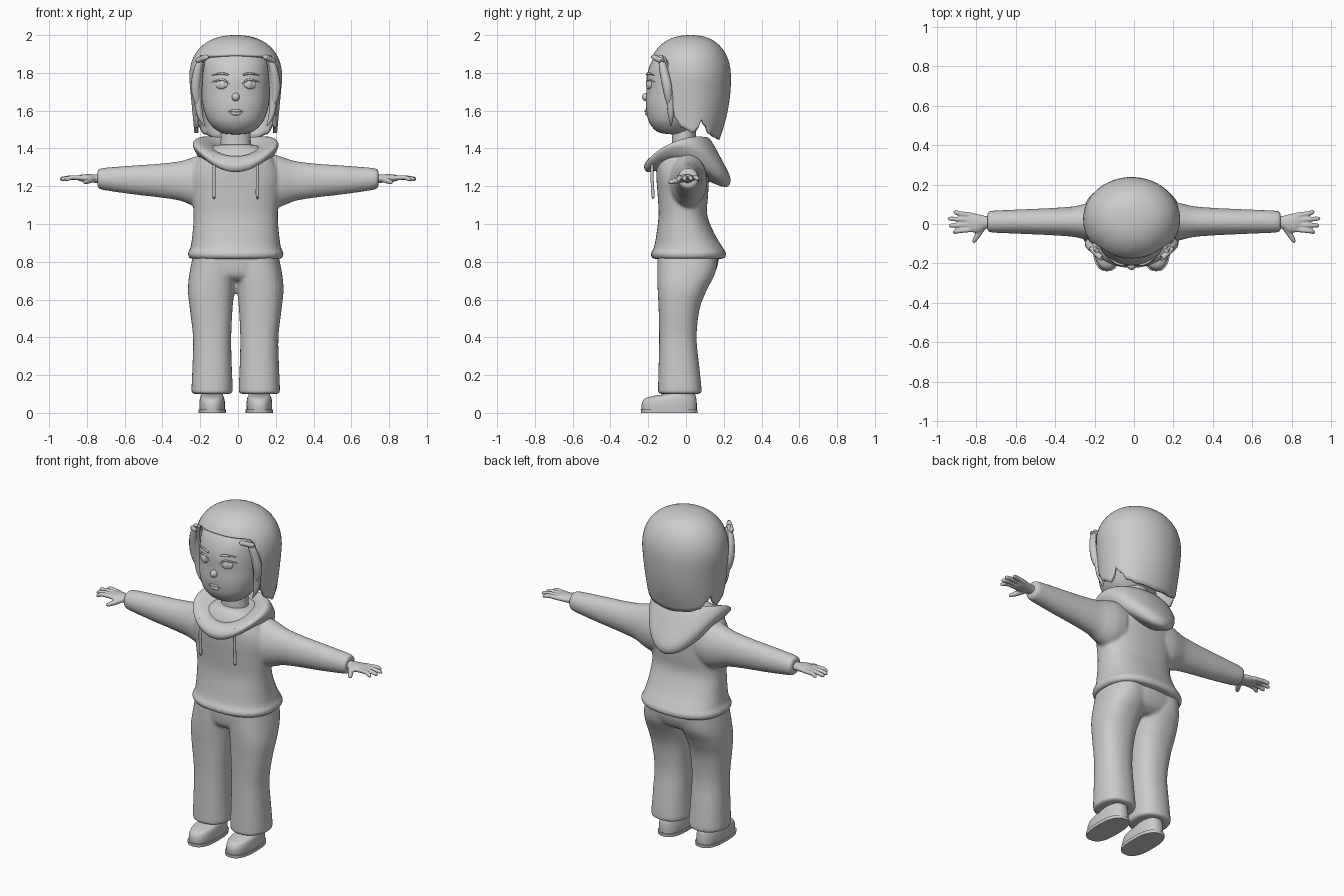
import bpy, bmesh
from math import sin, cos, pi, acos, radians, copysign

if "Cube" in bpy.data.objects:
    bpy.data.objects.remove(bpy.data.objects["Cube"])

CX = -0.012  # the body sits slightly off the arm-span centre


def smooth_rows(rows, steps):
    """Catmull-Rom interpolation of rows of numbers"""
    out = []
    for i in range(len(rows) - 1):
        a, b = rows[max(i - 1, 0)], rows[i]
        c, d = rows[i + 1], rows[min(i + 2, len(rows) - 1)]
        for k in range(steps):
            t = k / steps
            out.append([0.5 * (2 * q + (r - p) * t + (2 * p - 5 * q + 4 * r - s) * t * t
                        + (3 * q - p - 3 * r + s) * t ** 3) for p, q, r, s in zip(a, b, c, d)])
    return out + [list(rows[-1])]


def mesh_from_rings(name, rings, caps=True, angle=60):
    bm = bmesh.new()
    vs = [[bm.verts.new(p) for p in ring] for ring in rings]
    n = len(vs[0])
    for a, b in zip(vs, vs[1:]):
        for j in range(n):
            k = (j + 1) % n
            bm.faces.new((a[j], a[k], b[k], b[j]))
    if caps:
        bm.faces.new(vs[0])
        bm.faces.new(vs[-1])
    bmesh.ops.remove_doubles(bm, verts=bm.verts, dist=1e-5)
    bmesh.ops.recalc_face_normals(bm, faces=bm.faces)
    me = bpy.data.meshes.new(name)
    bm.to_mesh(me)
    bm.free()
    ob = bpy.data.objects.new(name, me)
    bpy.context.collection.objects.link(ob)
    select(ob)
    bpy.ops.object.shade_smooth_by_angle(angle=radians(angle))
    return ob


def select(*obs):
    bpy.ops.object.select_all(action='DESELECT')
    for o in obs:
        o.select_set(True)
    bpy.context.view_layer.objects.active = obs[0]


def loft(name, rows, fn, steps=4, p=2.0, n=40, caps=True, angle=60):
    pw = lambda v: copysign(abs(v) ** (2 / p), v)
    rings = [[fn(r, pw(cos(2 * pi * j / n)), pw(sin(2 * pi * j / n))) for j in range(n)]
             for r in smooth_rows(rows, steps)]
    return mesh_from_rings(name, rings, caps, angle)


# row: z, centre x, half width, front y, back y
def upright(r, c, s):
    return (r[1] + r[2] * c, (r[3] + r[4]) / 2 + (r[4] - r[3]) / 2 * s, r[0])


# row: x, centre y, half depth, centre z, half height
def sideways(r, c, s):
    return (r[0], r[1] + r[2] * c, r[3] + r[4] * s)


def tube(name, rows, steps=5):
    """tapered round strand, row: x, y, z, radius"""
    pts = smooth_rows(rows, steps)
    cu = bpy.data.curves.new(name, 'CURVE')
    cu.dimensions, cu.bevel_depth, cu.bevel_resolution, cu.use_fill_caps = '3D', 1.0, 3, True
    sp = cu.splines.new('POLY')
    sp.points.add(len(pts) - 1)
    for q, r in zip(sp.points, pts):
        q.co, q.radius = (*r[:3], 1), max(r[3], 0.0005)
    ob = bpy.data.objects.new(name, cu)
    bpy.context.collection.objects.link(ob)
    select(ob)
    bpy.ops.object.convert(target='MESH')
    bpy.ops.object.shade_smooth()
    return bpy.context.object


def ball(name, loc, size, rot=(0, 0, 0)):
    bpy.ops.mesh.primitive_uv_sphere_add(segments=24, ring_count=14, location=loc, rotation=rot)
    ob = bpy.context.object
    ob.name, ob.scale = name, size
    bpy.ops.object.shade_smooth()
    return ob


def fuse(name, obs, voxel, repeat):
    """join overlapping parts into one softly blended skin"""
    select(*obs)
    bpy.ops.object.join()
    ob = bpy.context.object
    bpy.ops.object.transform_apply(location=True, rotation=True, scale=True)
    ob.name = name
    m = ob.modifiers.new('remesh', 'REMESH')
    m.mode, m.voxel_size, m.use_smooth_shade = 'VOXEL', voxel, True
    m = ob.modifiers.new('smooth', 'SMOOTH')
    m.factor, m.iterations = 0.5, repeat
    return ob


# hoodie: torso with hem band, and both sleeves
torso = loft('torso', [(z, CX, w, f, b) for z, w, f, b in [
    (.815, .225, -.16, .18), (.82, .245, -.18, .205), (.845, .254, -.187, .212), (.875, .24, -.17, .195),
    (.95, .229, -.156, .15), (1.05, .223, -.145, .112), (1.15, .232, -.15, .117), (1.25, .24, -.157, .122),
    (1.33, .21, -.155, .122), (1.39, .16, -.13, .11), (1.42, .1, -.1, .09)]], upright, p=2.4)
sleeves = [loft('sleeve', [(s * x, .012, ry, z, rz) for x, ry, z, rz in [
    (.14, .1, 1.23, .14), (.2, .1, 1.225, .14), (.25, .09, 1.225, .124), (.31, .077, 1.228, .104),
    (.42, .069, 1.23, .089), (.55, .063, 1.233, .077), (.67, .058, 1.237, .064), (.725, .055, 1.239, .056),
    (.742, .047, 1.24, .047), (.744, .03, 1.24, .03)]], sideways) for s in (-1, 1)]
fuse('hoodie', [torso] + sleeves, .009, 5)

# draped hood and collar; row: front y z, side x y z, back y z
blend = lambda f, s, b, c: (f + b) / 4 + s / 2 + (f - b) / 2 * c + ((f + b) / 4 - s / 2) * (2 * c * c - 1)
loft('hood', [
    (-.12, 1.33, .09, 0, 1.37, .07, 1.36), (-.14, 1.355, .12, -.02, 1.415, .09, 1.42),
    (-.185, 1.355, .2, -.03, 1.447, .12, 1.457), (-.22, 1.315, .227, -.03, 1.425, .195, 1.33),
    (-.215, 1.283, .217, -.03, 1.39, .235, 1.24), (-.19, 1.275, .19, -.02, 1.35, .21, 1.195),
    (-.13, 1.29, .14, 0, 1.32, .11, 1.23)],
    lambda r, c, s: (CX + r[2] * s, blend(r[0], r[3], r[5], c), blend(r[1], r[4], r[6], c)),
    n=72, caps=False)
for s in (-1, 1):
    x = CX + s * .115
    tube('drawstring', [(x, -.175, 1.36, .008), (x, -.18, 1.27, .008), (x, -.175, 1.15, .009), (x, -.175, 1.14, .004)])

# trousers
legs = [loft('leg', [(z, CX + s * x, w, f, b) for z, x, w, f, b in [
    (.1, .125, .09, -.13, .065), (.105, .125, .106, -.146, .08), (.13, .125, .109, -.148, .082),
    (.25, .125, .104, -.145, .07), (.4, .125, .101, -.142, .056), (.55, .13, .113, -.145, .072),
    (.65, .13, .123, -.15, .11), (.74, .12, .125, -.152, .155), (.84, .11, .115, -.15, .17)]],
    upright, p=2.3) for s in (-1, 1)]
pelvis = loft('pelvis', [(.7, CX, .13, -.11, .1), (.73, CX, .2, -.14, .145), (.79, CX, .225, -.15, .17),
                         (.85, CX, .22, -.15, .17)], upright, p=2.4)
fuse('trousers', legs + [pelvis], .009, 5)

# shoes
for s in (-1, 1):
    x = CX + s * .125
    loft('shoe_sole', [(0, x, .072, -.238, .06), (.018, x, .073, -.24, .062)], upright, 1, 2.6, angle=30)
    loft('shoe_upper', [(.015, x, .067, -.234, .057), (.05, x, .068, -.234, .057), (.078, x, .064, -.215, .054),
                        (.092, x, .058, -.16, .05), (.105, x, .056, -.11, .048), (.16, x, .05, -.09, .04)],
         upright, p=2.4)

# hands
for s in (-1, 1):
    parts = [loft('palm', [(s * .72, .008, .03, 1.24, .024), (s * .755, .008, .033, 1.24, .022),
                           (s * .79, .003, .047, 1.242, .022), (s * .83, .008, .048, 1.243, .018),
                           (s * .85, .01, .04, 1.243, .01)], sideways)]
    for y0, y1, xt, zt in [(.045, .06, .915, 1.24), (.02, .027, .942, 1.24), (-.004, -.008, .938, 1.238),
                           (-.028, -.04, .918, 1.235)]:
        parts.append(tube('finger', [(s * .82, y0, 1.243, .013), (s * .88, (y0 + y1) / 2, 1.246, .0125),
                                     (s * (xt - .008), y1, zt, .011), (s * xt, y1, zt, .005)]))
    parts.append(tube('thumb', [(s * .765, -.015, 1.238, .016), (s * .792, -.055, 1.228, .015),
                                (s * .81, -.085, 1.222, .011), (s * .815, -.095, 1.22, .005)]))
    fuse('hand', parts, .005, 3)

# neck and head
loft('neck', [(1.3, CX, .09, -.09, .06), (1.42, CX, .08, -.075, .05), (1.55, CX, .08, -.075, .06)], upright)
loft('head', [(z, CX, w, f, b) for z, w, f, b in [
    (1.475, .03, -.08, -.02), (1.482, .075, -.135, .01), (1.505, .112, -.172, .04), (1.55, .149, -.2, .08),
    (1.62, .173, -.212, .13), (1.7, .182, -.21, .17), (1.78, .184, -.208, .19), (1.86, .178, -.182, .18),
    (1.92, .14, -.13, .15), (1.95, .07, -.06, .09)]], upright, p=2.2)

# face details
face_y = lambda dx: -.02 - .19 * (1 - (abs(dx) / .182) ** 2.2) ** (1 / 2.2)
ball('nose', (CX, -.212, 1.672), (.021, .021, .022))
for s in (-1, 1):
    on = lambda dx, z, r: (CX + s * dx, face_y(dx) - .002, z, r)
    ball('eye', (CX + s * .075, face_y(.075) + .003, 1.737), (.034, .012, .023), (0, 0, s * .3))
    ball('iris', (CX + s * .072, face_y(.072) - .004, 1.737), (.018, .009, .021), (0, 0, s * .3))
    tube('upper_lash', [on(.035, 1.742, .002), on(.06, 1.762, .005), (on(.09, 1.762, .005)), on(.128, 1.752, .002)])
    tube('eyebrow', [on(.04, 1.79, .005), on(.075, 1.797, .006), on(.125, 1.788, .002)])
    tube('upper_lip', [(CX, -.212, 1.597, .007), (CX + s * .015, -.212, 1.601, .006), (CX + s * .042, -.205, 1.592, .002)])
ball('lower_lip', (CX, -.207, 1.585), (.028, .011, .01))

# hair: dome whose hem height changes round the head (angle from the front, in degrees, and height)
HEM = [(0, 1.895), (40, 1.89), (54, 1.87), (62, 1.7), (68, 1.56), (78, 1.51), (94, 1.48), (102, 1.5), (108, 1.55),
       (116, 1.52), (130, 1.475), (150, 1.455), (180, 1.445)]
ZC, RZ, P = 1.77, .23, 2.3


def hem(deg):
    for (a, za), (b, zb) in zip(HEM, HEM[1:]):
        if deg <= b:
            t = (deg - a) / (b - a)
            return za + (zb - za) * t * t * (3 - 2 * t)
    return HEM[-1][1]


def hair_point(phi, t):
    h = hem(abs((phi * 180 / pi + 180) % 360 - 180))
    end = acos(((h - ZC) / RZ) ** (P / 2)) if h > ZC else pi / 2 + (ZC - h) / RZ
    a = t * end
    drop = max(0, a - pi / 2)
    k = drop * RZ / .32
    a = min(a, pi / 2)
    r, z = sin(a) ** (2 / P), ZC + RZ * max(cos(a), 0) ** (2 / P) - drop * RZ
    ry = .225 if cos(phi) > 0 else .213 - .06 * k * k
    return (CX + r * (.246 - .03 * k) * sin(phi), .025 - r * ry * cos(phi), z)


hair = mesh_from_rings('hair', [[hair_point(2 * pi * j / 144, i / 28) for j in range(144)]
                                for i in range(29)], caps=False)
m = hair.modifiers.new('thickness', 'SOLIDIFY')
m.thickness, m.offset = .02, -1

# loose front strands and hair clips
for s in (-1, 1):
    X = lambda d: CX + s * d
    tube('side_strand', [(X(.175), -.135, 1.89, .012), (X(.2), -.12, 1.82, .022), (X(.212), -.1, 1.73, .026),
                         (X(.207), -.092, 1.66, .018), (X(.195), -.09, 1.62, .003)])
    tube('long_strand', [(X(.17), -.12, 1.88, .012), (X(.192), -.105, 1.8, .02), (X(.2), -.085, 1.68, .022),
                         (X(.19), -.08, 1.58, .016), (X(.165), -.08, 1.52, .003)])
    tube('hair_clip', [(X(.152), -.172, 1.885, .008), (X(.157), -.17, 1.883, .014),
                       (X(.2), -.13, 1.865, .014), (X(.206), -.126, 1.862, .008)])
